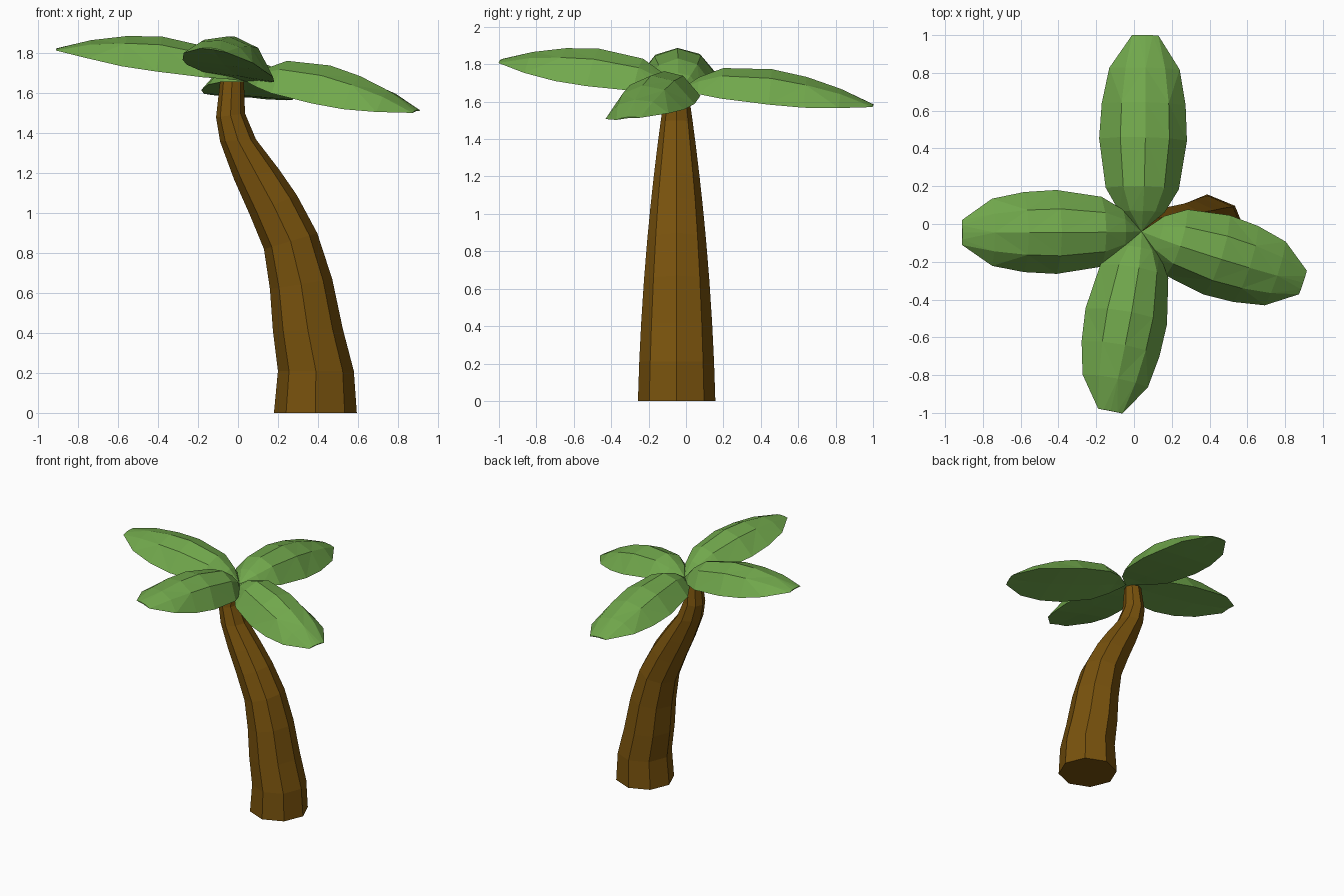
import bpy, bmesh
from math import sin, cos, tau, atan2, radians
from mathutils import Vector, Matrix

if "Cube" in bpy.data.objects:
    bpy.data.objects.remove(bpy.data.objects["Cube"])


def material(name, rgb):
    m = bpy.data.materials.new(name)
    m.diffuse_color = (*rgb, 1)
    m.use_nodes = True
    m.node_tree.nodes["Principled BSDF"].inputs["Base Color"].default_value = m.diffuse_color
    return m


bark = material("bark", (0.19, 0.085, 0.004))
green = material("leaf_green", (0.165, 0.39, 0.072))


def add_object(name, bm, mat):
    bmesh.ops.recalc_face_normals(bm, faces=bm.faces[:])
    mesh = bpy.data.meshes.new(name)
    bm.to_mesh(mesh)
    bm.free()
    mesh.materials.append(mat)
    ob = bpy.data.objects.new(name, mesh)
    bpy.context.collection.objects.link(ob)
    return ob


def bridge(bm, rings):
    n = len(rings[0])
    for a, b in zip(rings, rings[1:]):
        for i in range(n):
            j = (i + 1) % n
            bm.faces.new((a[i], a[j], b[j], b[i]))


# Trunk: octagonal rings given by their left and right points (x, z)
trunk_rings = [((0.18, 0), (0.595, 0)), ((0.20, 0.21), (0.58, 0.21)),
               ((0.175, 0.41), (0.525, 0.42)), ((0.16, 0.62), (0.472, 0.67)),
               ((0.13, 0.82), (0.397, 0.90)), ((0.06, 0.99), (0.295, 1.09)),
               ((-0.02, 1.17), (0.205, 1.22)), ((-0.09, 1.36), (0.09, 1.37)),
               ((-0.11, 1.48), (0.035, 1.50)), ((-0.09, 1.66), (0.03, 1.66))]
bm = bmesh.new()
rings = []
for (lx, lz), (rx, rz) in trunk_rings:
    c = Vector(((lx + rx) / 2, -0.05, (lz + rz) / 2))
    u = Vector(((rx - lx) / 2, 0, (rz - lz) / 2))
    v = Vector((0, 0.207 - 0.026 * c.z - 0.037 * c.z ** 2, 0))
    rings.append([bm.verts.new(c + u * cos(k * tau / 8) + v * sin(k * tau / 8))
                  for k in range(8)])
bridge(bm, rings)
bm.faces.new(rings[0])
bm.faces.new(rings[-1])
add_object("trunk", bm, bark)

# Leaf stations: distance along, half width, edge height, ridge height
stations = [(0.1, 0.115, -0.002, 0.08), (0.22, 0.185, -0.012, 0.138),
            (0.47, 0.222, -0.022, 0.152), (0.65, 0.212, -0.025, 0.125),
            (0.83, 0.178, -0.015, 0.075), (1.0, 0.066, -0.004, 0.006)]
root = Vector((0.04, -0.04, 1.66))


def leaf(name, tip, roll, width=1.0):
    tip = Vector(tip)
    d = tip - root
    flat = Vector((d.x, d.y, 0))
    rot = (Matrix.Rotation(atan2(d.y, d.x), 4, 'Z')
           @ Matrix.Rotation(-atan2(d.z, flat.length), 4, 'Y')
           @ Matrix.Rotation(radians(roll), 4, 'X'))
    bm = bmesh.new()
    start = bm.verts.new((0, 0, 0))
    rings = []
    for s, w, e, h in stations:
        w *= width
        mid = e + (h - e) * 0.77
        section = [(-w, e), (-w * 0.56, mid), (0, h), (w * 0.56, mid), (w, e), (0, e + 0.004)]
        rings.append([bm.verts.new((s * d.length, y, z)) for y, z in section])
    first = rings[0]
    for i in range(6):
        bm.faces.new((start, first[(i + 1) % 6], first[i]))
    bridge(bm, rings)
    bm.faces.new(rings[-1])
    bmesh.ops.triangulate(bm, faces=bm.faces[:])
    bmesh.ops.transform(bm, matrix=Matrix.Translation(root) @ rot, verts=bm.verts[:])
    add_object(name, bm, green)


leaf("front_leaf", (-0.125, -0.99, 1.82), -8)
leaf("left_leaf", (-0.91, -0.045, 1.82), -1)
leaf("right_leaf", (0.895, -0.31, 1.512), 5)
leaf("back_leaf", (0.06, 1.0, 1.58), 4, 1.05)
